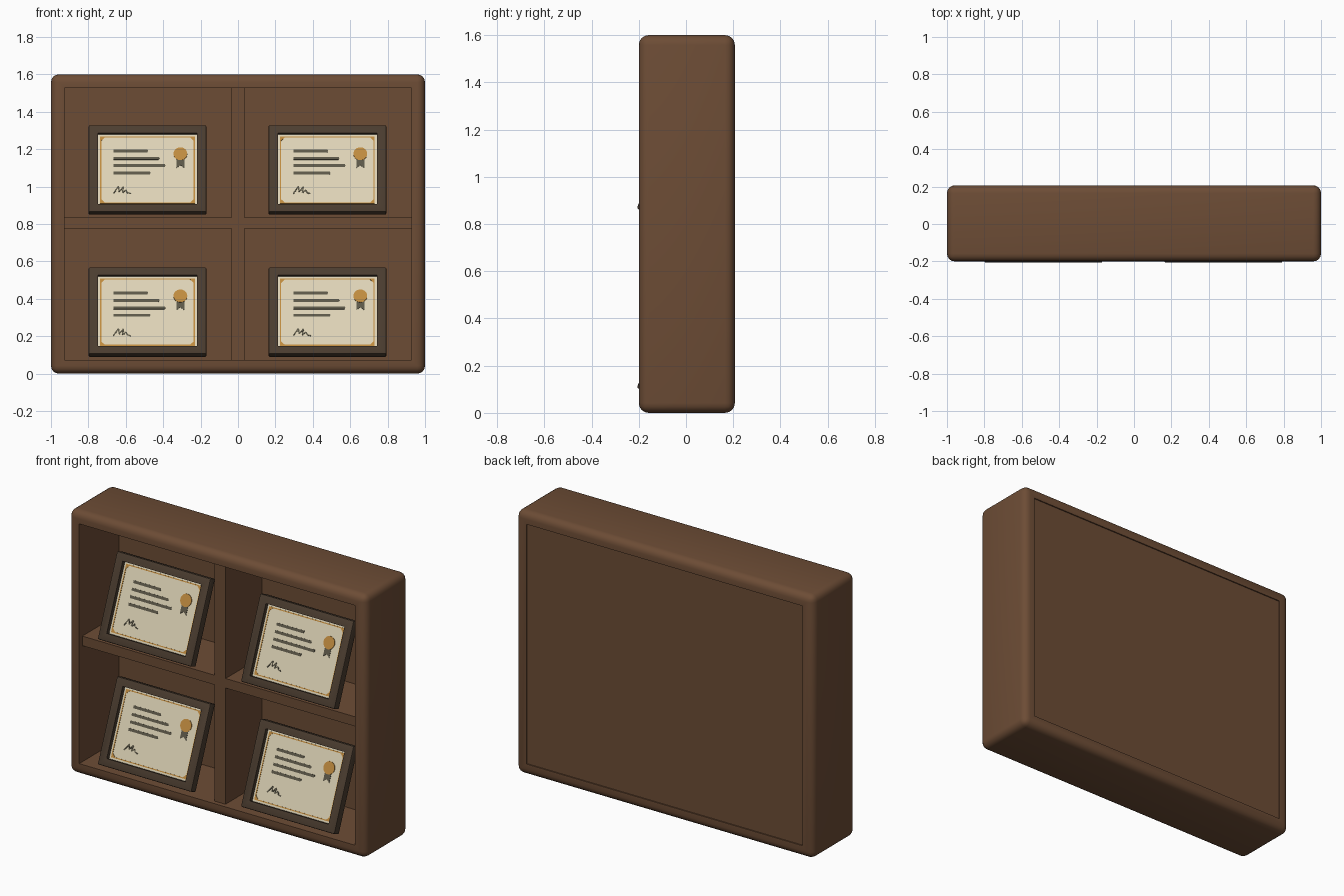
import bpy, bmesh, math
from mathutils import Matrix

cube = bpy.data.objects.get("Cube")
if cube:
    bpy.data.objects.remove(cube, do_unlink=True)


def material(name, rgb):
    m = bpy.data.materials.new(name)
    m.use_nodes = True
    m.diffuse_color = (*rgb, 1)
    bsdf = m.node_tree.nodes["Principled BSDF"]
    bsdf.inputs["Base Color"].default_value = (*rgb, 1)
    bsdf.inputs["Roughness"].default_value = 0.8
    return m


WOOD = material("brown wood", (0.152, 0.073, 0.036))
DARK = material("dark frame wood", (0.070, 0.046, 0.029))
PAPER = material("cream paper", (0.73, 0.655, 0.47))
GOLD = material("gold", (0.53, 0.26, 0.05))
INK = material("grey ink", (0.108, 0.097, 0.065))


def finish(bm, name, mat):
    bmesh.ops.recalc_face_normals(bm, faces=bm.faces)
    me = bpy.data.meshes.new(name)
    bm.to_mesh(me)
    bm.free()
    me.materials.append(mat)
    ob = bpy.data.objects.new(name, me)
    bpy.context.collection.objects.link(ob)
    return ob


def smooth(ob):
    bpy.ops.object.select_all(action='DESELECT')
    ob.select_set(True)
    bpy.context.view_layer.objects.active = ob
    bpy.ops.object.shade_smooth_by_angle(angle=math.radians(35))


def box(name, mat, x0, x1, y0, y1, z0, z1):
    bm = bmesh.new()
    bmesh.ops.create_cube(bm, size=1)
    for v in bm.verts:
        v.co = (x1 if v.co.x > 0 else x0, y1 if v.co.y > 0 else y0, z1 if v.co.z > 0 else z0)
    return finish(bm, name, mat)


def ring(name, mat, outer, inner, y0, y1, bevel=0, segments=4):
    """Rectangular frame in the xz plane; outer and inner are half sizes."""
    bm = bmesh.new()

    def loop(half, y):
        return [bm.verts.new((sx * half[0], y, sz * half[1]))
                for sx, sz in ((-1, -1), (1, -1), (1, 1), (-1, 1))]

    loops = [loop(outer, y0), loop(outer, y1), loop(inner, y1), loop(inner, y0)]
    for a, b in zip(loops, loops[1:] + loops[:1]):
        for i in range(4):
            j = (i + 1) % 4
            bm.faces.new((a[i], a[j], b[j], b[i]))
    bmesh.ops.recalc_face_normals(bm, faces=bm.faces)
    if bevel:
        rim = set(loops[0] + loops[1])
        edges = [e for e in bm.edges if set(e.verts) <= rim]
        bmesh.ops.bevel(bm, geom=edges, offset=bevel, segments=segments,
                        profile=0.5, affect='EDGES')
    ob = finish(bm, name, mat)
    if bevel:
        smooth(ob)
    return ob


def plates(name, mat, polygons, y, thick=0.002):
    """Thin plates from outlines in the xz plane, standing proud of depth y."""
    bm = bmesh.new()
    for points in polygons:
        face = bm.faces.new([bm.verts.new((px, y, pz)) for px, pz in points])
        new = bmesh.ops.extrude_face_region(bm, geom=[face])["geom"]
        for v in new:
            if isinstance(v, bmesh.types.BMVert):
                v.co.y -= thick
    return finish(bm, name, mat)


# Cabinet shell, back panel, divider and shelves
shell = ring("cabinet_shell", WOOD, (1.0, 0.8), (0.927, 0.728), -0.2, 0.207, 0.042)
shell.location.z = 0.8
box("back_panel", WOOD, -0.93, 0.93, 0.18, 0.2, 0.07, 1.53)
box("center_divider", WOOD, -0.036, 0.036, -0.172, 0.185, 0.07, 1.53)
for side, sx in (("left", 1), ("right", -1)):
    xs = sorted((sx * 0.034, sx * 0.93))
    box(side + "_shelf", WOOD, *xs, -0.17, 0.185, 0.777, 0.835)

# Certificate in its frame, modelled upright around its own centre
DEPTH = 0.025
parts = [
    ring("picture_frame", DARK, (0.315, 0.25), (0.264, 0.205), 0, 0.05, 0.007, 2),
    box("certificate_paper", PAPER, -0.266, 0.266, DEPTH, 0.046, -0.207, 0.207),
    ring("gold_border", GOLD, (0.253, 0.194), (0.247, 0.188), DEPTH - 0.002, DEPTH),
]

# Gold corner triangles
corners = [[(sx * 0.25, sz * 0.191), (sx * 0.225, sz * 0.191), (sx * 0.25, sz * 0.166)]
           for sx in (-1, 1) for sz in (-1, 1)]
parts.append(plates("border_corners", GOLD, corners, DEPTH))

# Written lines
lines = []
for i, right in enumerate((0.003, 0.064, 0.096, 0.016)):
    z = 0.11 - i * 0.0425
    lines.append([(-0.182, z - 0.008), (right - 0.004, z - 0.008), (right, z),
                  (right - 0.002, z + 0.008), (-0.182, z + 0.008)])
parts.append(plates("text_lines", INK, lines, DEPTH))

# Signature stroke
pen = [(-0.182, -0.135), (-0.155, -0.094), (-0.151, -0.125), (-0.128, -0.096),
       (-0.134, -0.13), (-0.114, -0.115), (-0.108, -0.13), (-0.09, -0.136)]
stroke = []
for (ax, az), (bx, bz) in zip(pen, pen[1:]):
    length = math.hypot(bx - ax, bz - az)
    nx, nz = -(bz - az) / length * 0.0035, (bx - ax) / length * 0.0035
    stroke.append([(ax + nx, az + nz), (ax - nx, az - nz), (bx - nx, bz - nz), (bx + nx, bz + nz)])
parts.append(plates("signature", INK, stroke, DEPTH))

# Seal with ribbon tails
ribbon = [(0.155, 0.08), (0.155, 0.012), (0.176, 0.028), (0.197, 0.012), (0.197, 0.08)]
parts.append(plates("seal_ribbon", INK, [ribbon], DEPTH))
seal = [(0.176 + 0.037 * math.cos(math.tau * i / 24), 0.093 + 0.037 * math.sin(math.tau * i / 24))
        for i in range(24)]
parts.append(plates("gold_seal", GOLD, [seal], DEPTH, 0.004))

# Lean one certificate back in each compartment
lean = Matrix.Rotation(math.radians(-22), 4, 'X')
spots = [(level + "_" + side, x, z)
         for level, z in (("upper", 1.0975), ("lower", 0.3375))
         for side, x in (("right", -0.484), ("left", 0.478))]
for part in parts:
    base = part.name
    for i, (where, x, z) in enumerate(spots):
        ob = part
        if i:
            ob = part.copy()
            bpy.context.collection.objects.link(ob)
        ob.name = where + "_" + base
        ob.matrix_world = Matrix.Translation((x, -0.115, z)) @ lean
